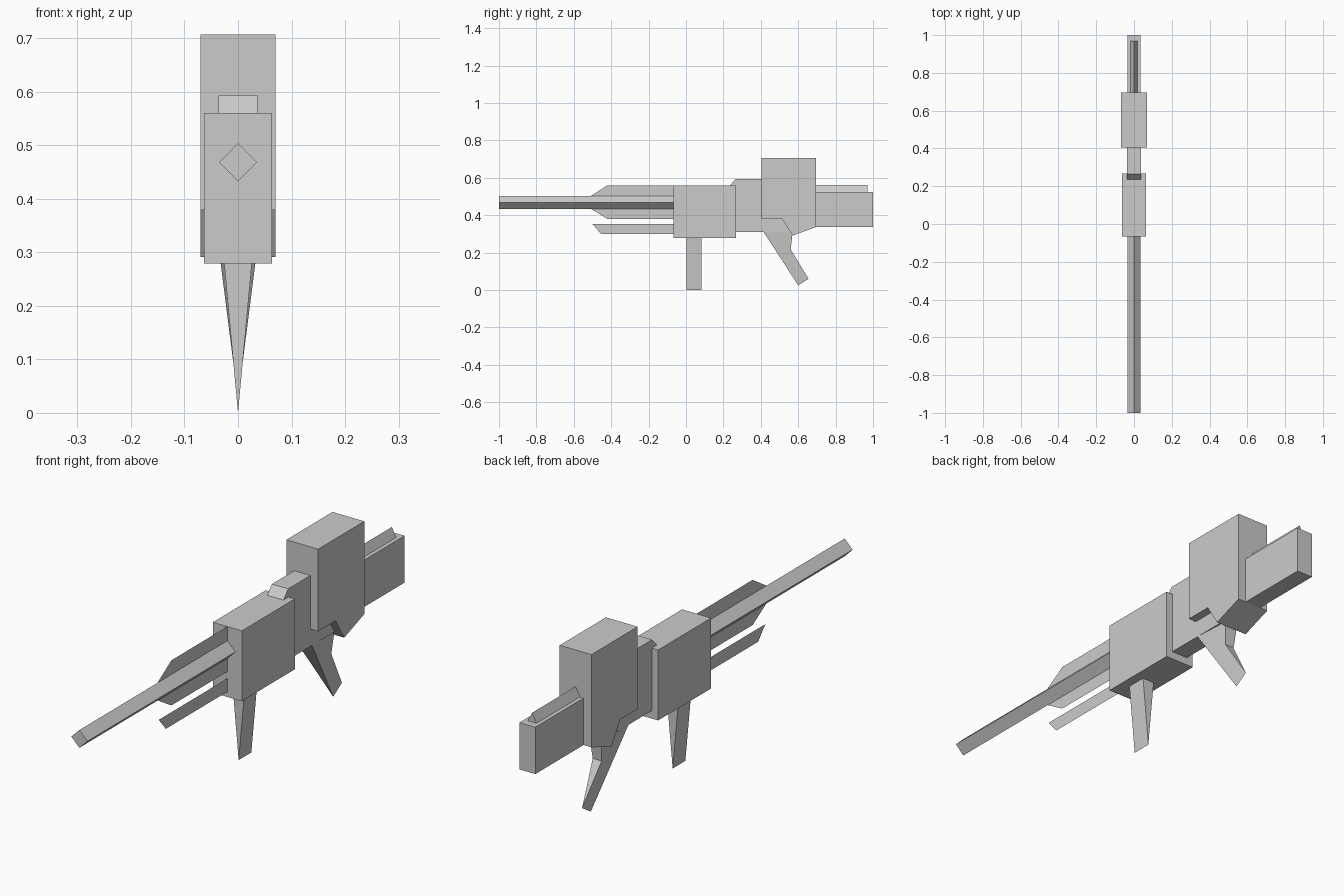
import bpy, bmesh

if "Cube" in bpy.data.objects:
    bpy.data.objects.remove(bpy.data.objects["Cube"])


def make_object(name, bm):
    bmesh.ops.remove_doubles(bm, verts=bm.verts, dist=1e-5)
    bmesh.ops.recalc_face_normals(bm, faces=bm.faces)
    mesh = bpy.data.meshes.new(name)
    bm.to_mesh(mesh)
    bm.free()
    obj = bpy.data.objects.new(name, mesh)
    bpy.context.collection.objects.link(obj)
    return obj


def side_prism(name, profile, half_width):
    """Mirror a (y, z) side profile to both sides; half_width(y, z) allows taper."""
    bm = bmesh.new()
    left = [bm.verts.new((-half_width(y, z), y, z)) for y, z in profile]
    right = [bm.verts.new((half_width(y, z), y, z)) for y, z in profile]
    bm.faces.new(left)
    bm.faces.new(right[::-1])
    for i in range(len(profile)):
        j = (i + 1) % len(profile)
        bm.faces.new((left[i], right[i], right[j], left[j]))
    return make_object(name, bm)


def long_prism(name, section, y0, y1):
    """Extrude an (x, z) cross-section along the length."""
    bm = bmesh.new()
    face = bm.faces.new([bm.verts.new((x, y0, z)) for x, z in section])
    new = bmesh.ops.extrude_face_region(bm, geom=[face])["geom"]
    bmesh.ops.translate(bm, vec=(0, y1 - y0, 0),
                        verts=[v for v in new if isinstance(v, bmesh.types.BMVert)])
    # extruding a lone face keeps the first cap
    return make_object(name, bm)


def sheet(name, profile):
    """Flat single-sided fin on the centre plane."""
    bm = bmesh.new()
    bm.faces.new([bm.verts.new((0, y, z)) for y, z in profile])
    return make_object(name, bm)


def rect(y0, y1, z0, z1):
    return [(y0, z0), (y1, z0), (y1, z1), (y0, z1)]


def const(w):
    return lambda y, z: w


# Diamond-section barrel
r, zc = 0.0355, 0.468
long_prism("barrel", [(-r, zc), (0, zc - r), (r, zc), (0, zc + r)], -1.0, -0.06)

# Flat fins around and below the barrel
sheet("barrel_fin", [(-0.51, 0.435), (-0.42, 0.38), (-0.06, 0.38),
                     (-0.06, 0.56), (-0.42, 0.56), (-0.51, 0.502)])
sheet("lower_rail", [(-0.50, 0.353), (-0.455, 0.30), (-0.06, 0.30), (-0.06, 0.353)])

# Front housing and the narrower body behind it
side_prism("front_housing", rect(-0.067, 0.267, 0.279, 0.56), const(0.064))
side_prism("middle_body", [(0.235, 0.31), (0.56, 0.31), (0.56, 0.593),
                           (0.265, 0.593), (0.235, 0.56)], const(0.036))

# Tall rear housing with stepped underside
side_prism("rear_housing", [(0.405, 0.379), (0.515, 0.379), (0.57, 0.291),
                            (0.696, 0.337), (0.696, 0.707), (0.405, 0.707)], const(0.07))

# Stock and its triangular top ridge
side_prism("stock", rect(0.69, 1.0, 0.337, 0.524), const(0.035))
long_prism("stock_ridge", [(-0.019, 0.524), (0.019, 0.524), (0, 0.561)], 0.69, 0.97)

# Wedge grips narrowing to an edge at the bottom
side_prism("front_grip", rect(0.004, 0.084, 0.0, 0.28), lambda y, z: 0.026 * z / 0.28)
side_prism("rear_grip", [(0.415, 0.31), (0.60, 0.025), (0.655, 0.06),
                         (0.56, 0.217), (0.57, 0.31)],
           lambda y, z: max(0, 1.64 * (0.055 * (z - 0.025) - 0.035 * (y - 0.60))))
